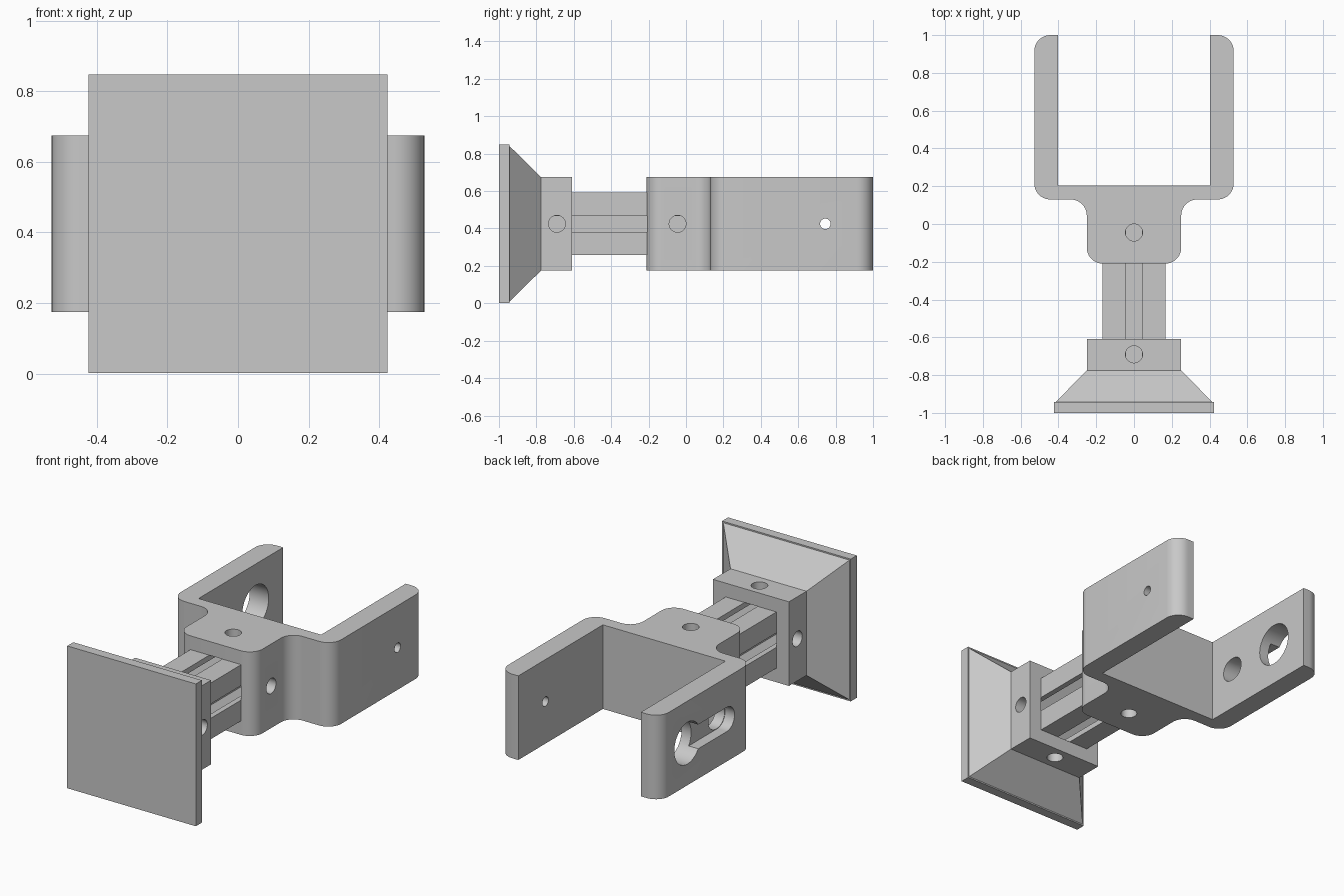
import bpy, bmesh, math
from mathutils import Vector

if "Cube" in bpy.data.objects:
    bpy.data.objects.remove(bpy.data.objects["Cube"], do_unlink=True)

grey = bpy.data.materials.new("plain grey")
grey.use_nodes = True
colour = (0.58, 0.58, 0.58, 1)
grey.diffuse_color = colour
grey.node_tree.nodes["Principled BSDF"].inputs["Base Color"].default_value = colour

MID = 0.425      # height of the centre line
HALF = 0.25      # half width of the sockets
ROD = 0.167      # half width of the rod


def place(axis, a, b, t):
    return {"x": (t, a, b), "y": (a, t, b), "z": (a, b, t)}[axis]


def loft(name, axis, sections):
    """Skin a list of (position, outline) sections along an axis and cap the ends."""
    bm = bmesh.new()
    rings = [[bm.verts.new(place(axis, a, b, t)) for a, b in pts] for t, pts in sections]
    n = len(rings[0])
    for low, high in zip(rings, rings[1:]):
        for i in range(n):
            j = (i + 1) % n
            bm.faces.new((low[i], low[j], high[j], high[i]))
    bm.faces.new(rings[0])
    bm.faces.new(rings[-1])
    bmesh.ops.recalc_face_normals(bm, faces=bm.faces)
    mesh = bpy.data.meshes.new(name)
    bm.to_mesh(mesh)
    bm.free()
    mesh.materials.append(grey)
    obj = bpy.data.objects.new(name, mesh)
    bpy.context.collection.objects.link(obj)
    return obj


def prism(name, axis, pts, lo, hi):
    return loft(name, axis, [(lo, pts), (hi, pts)])


def square(h):
    return [(-h, MID - h), (h, MID - h), (h, MID + h), (-h, MID + h)]


def slot(a0, a1, b, r, n=24):
    """Outline with round ends centred on a0 and a1."""
    pts = []
    for centre, start in ((a1, -math.pi / 2), (a0, math.pi / 2)):
        for i in range(n + 1):
            t = start + math.pi * i / n
            pts.append((centre + r * math.cos(t), b + r * math.sin(t)))
    return pts


def circle(a, b, r, n=40):
    return [(a + r * math.cos(math.tau * i / n), b + r * math.sin(math.tau * i / n))
            for i in range(n)]


def rounded(corners, n=10):
    """Fillet the right-angled corners given as (x, y, radius)."""
    pts = []
    for i, (x, y, r) in enumerate(corners):
        p = Vector((x, y))
        if r == 0:
            pts.append(tuple(p))
            continue
        before = (Vector(corners[i - 1][:2]) - p).normalized()
        after = (Vector(corners[(i + 1) % len(corners)][:2]) - p).normalized()
        centre = p + (before + after) * r
        for k in range(n + 1):
            t = math.pi / 2 * k / n
            pts.append(tuple(centre - r * (after * math.cos(t) + before * math.sin(t))))
    return pts


def activate(obj):
    bpy.ops.object.select_all(action="DESELECT")
    obj.select_set(True)
    bpy.context.view_layer.objects.active = obj


def cut(obj, cutter):
    cutter.hide_render = True
    mod = obj.modifiers.new("cut", "BOOLEAN")
    mod.operation, mod.solver, mod.object = "DIFFERENCE", "EXACT", cutter
    activate(obj)
    bpy.ops.object.modifier_apply(modifier=mod.name)
    bpy.data.objects.remove(cutter, do_unlink=True)


def bolt_holes(obj, y):
    """Crossed bolt holes through a socket."""
    cut(obj, prism("hole_cutter", "z", circle(0, y, 0.045), -0.1, 1))
    cut(obj, prism("hole_cutter", "x", circle(y, MID, 0.045), -0.6, 0.6))


# Fork bracket: one half outline, mirrored, extruded upward
R = 0.085
half = [(HALF, -0.21, R), (HALF, 0.13, R), (0.528, 0.13, R), (0.528, 1, R),
        (0.403, 1, 0), (0.403, 0.205, 0)]
outline = half + [(-x, y, r) for x, y, r in reversed(half)]
bracket = prism("fork_bracket", "z", rounded(outline), MID - HALF, MID + HALF)
cut(bracket, prism("socket_cutter", "y", square(ROD + 0.001), -0.3, 0.12))
bolt_holes(bracket, -0.045)

# Small pin hole in the left arm
cut(bracket, prism("pin_cutter", "x", circle(0.745, MID, 0.028), 0.3, 0.6))

# Keyhole in the right arm: outer channel, large hole, small slot
cut(bracket, prism("channel_cutter", "x", slot(0.37, 0.74, MID, 0.072), -0.6, -0.465))
cut(bracket, prism("large_cutter", "x", circle(0.74, MID, 0.124), -0.6, -0.35))
cut(bracket, prism("slot_cutter", "x", slot(0.37, 0.385, MID, 0.069), -0.6, -0.35))

# Foot: plate, tapered flange and socket
foot = loft("foot", "y", [(y, square(h)) for y, h in
            ((-1, 0.423), (-0.943, 0.423), (-0.943, 0.415), (-0.775, HALF), (-0.61, HALF))])
cut(foot, prism("socket_cutter", "y", square(ROD + 0.001), -0.8, -0.5))
bolt_holes(foot, -0.69)

# Rod with a T-shaped groove on each side
groove = [(-0.043, ROD), (-0.043, 0.135), (-0.09, 0.135), (-0.09, 0.115), (-0.043, 0.07)]
side = [(-ROD, ROD)] + groove + [(-x, z) for x, z in reversed(groove)]
profile = []
for turn in range(4):
    profile += [(x, MID + z) for x, z in side]
    side = [(z, -x) for x, z in side]
rod = prism("grooved_rod", "y", profile, -0.8, 0.12)

for obj in (bracket, foot, rod):
    activate(obj)
    bpy.ops.object.shade_smooth_by_angle(angle=math.radians(30))
